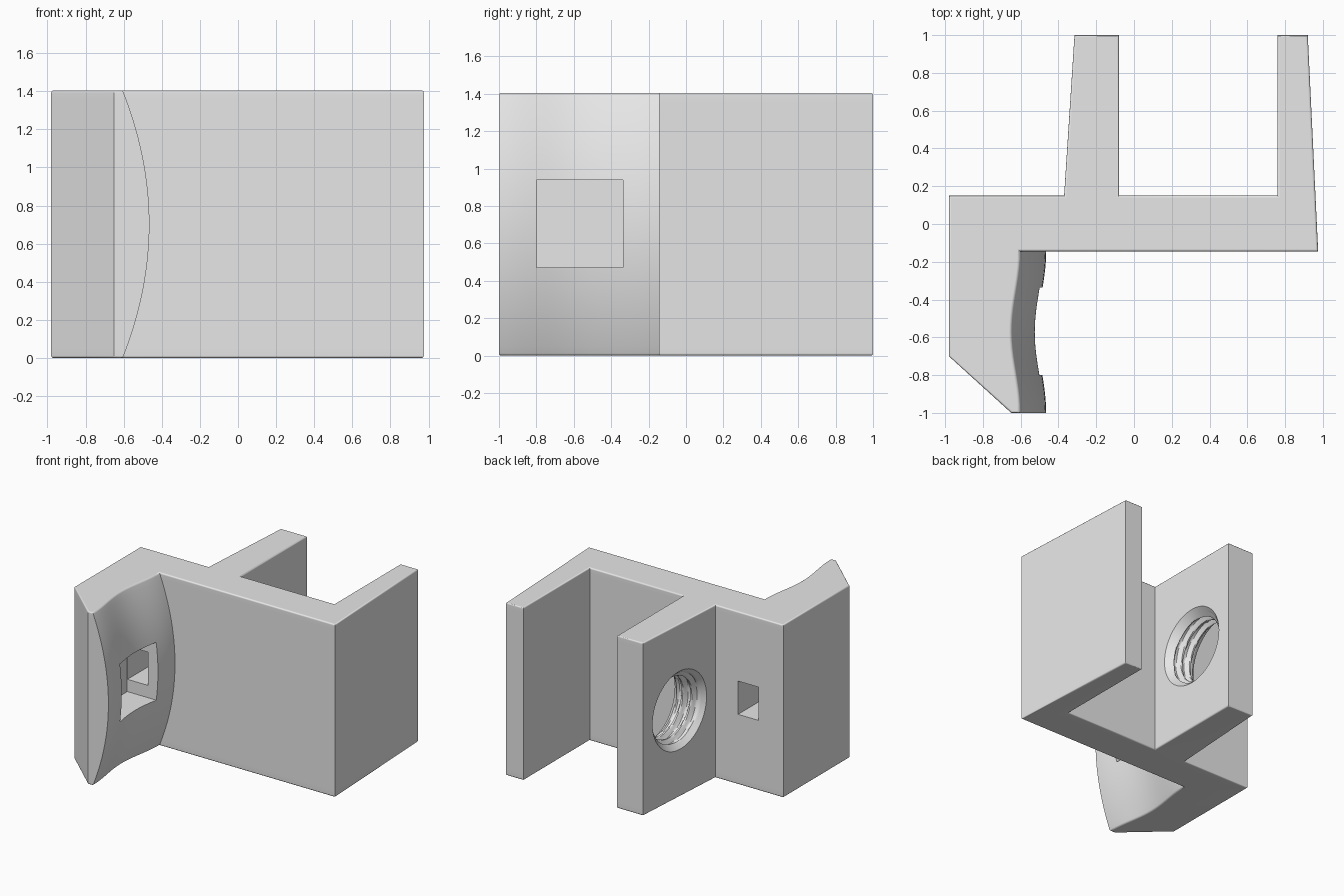
import bpy, bmesh, math

cube = bpy.data.objects.get("Cube")
if cube:
    bpy.data.objects.remove(cube, do_unlink=True)

H = 1.405                      # total height
MID = H / 2
Y0, Y1 = -1.0, -0.145          # extent of the curved grip along y

grey = bpy.data.materials.new("light grey plastic")
grey.use_nodes = True
colour = (0.8, 0.8, 0.8, 1)
grey.diffuse_color = colour
grey.node_tree.nodes["Principled BSDF"].inputs["Base Color"].default_value = colour


def make_object(name, bm):
    bmesh.ops.recalc_face_normals(bm, faces=bm.faces)
    mesh = bpy.data.meshes.new(name)
    bm.to_mesh(mesh)
    bm.free()
    mesh.materials.append(grey)
    ob = bpy.data.objects.new(name, mesh)
    bpy.context.collection.objects.link(ob)
    return ob


def loft(name, rings, rim=0):
    """Skin closed rings into a solid, optionally rounding the two end rims."""
    bm = bmesh.new()
    rows = [[bm.verts.new(p) for p in ring] for ring in rings]
    n = len(rows[0])
    for a, b in zip(rows, rows[1:]):
        for i in range(n):
            j = (i + 1) % n
            bm.faces.new((a[i], a[j], b[j], b[i]))
    caps = [bm.faces.new(rows[0]), bm.faces.new(rows[-1])]
    bmesh.ops.recalc_face_normals(bm, faces=bm.faces)
    if rim:
        edges = [e for f in caps for e in f.edges]
        bmesh.ops.bevel(bm, geom=edges, offset=rim, segments=3,
                        profile=0.5, affect='EDGES')
    return make_object(name, bm)


def box(name, x, y, z):
    return loft(name, [[(x[0], y[0], h), (x[1], y[0], h),
                        (x[1], y[1], h), (x[0], y[1], h)] for h in z])


def saddle_x(y, z):
    """Grip surface: bulges out over the height, dips in across the width."""
    bulge = 0.14 * (1 - ((z - MID) / MID) ** 2)
    dip = 0.0225 * (1 - math.cos(2 * math.pi * (y - Y0) / (Y1 - Y0)))
    return -0.605 + bulge - dip


# Bracket body: plan outline stacked over the height
outline = [(0.975, Y1), (0.92, 1), (0.76, 1), (0.76, 0.15), (-0.08, 0.15),
           (-0.08, 1), (-0.315, 1), (-0.37, 0.15), (-0.98, 0.15),
           (-0.98, -0.7), (-0.65, Y0)]
ROWS, COLS = 28, 20
grip_y = [Y0 + (Y1 - Y0) * i / COLS for i in range(COLS + 1)]
rings = []
for k in range(ROWS + 1):
    z = H * k / ROWS
    rings.append([(x, y, z) for x, y in outline] +
                 [(saddle_x(y, z), y, z) for y in grip_y])
body = loft("bracket_body", rings, rim=0.012)


# Threaded hole cutter along x with a chamfer at both mouths
def hole_radius(x, turn):
    phase = (x / 0.075 - turn) % 1
    thread = 0.25 + 0.035 * min(1, max(0, 1.6 - abs(phase - 0.5) * 4))
    chamfer = 0.315 + max(-0.08 - x * 1, -1) * -1 if x > -0.08 else 0.315 - (-0.08 - x)
    outer = 0.315 - (x + 0.34)
    return max(thread, chamfer, outer)


SIDES, STEPS = 72, 48
rings = []
for k in range(STEPS + 1):
    x = -0.39 + 0.34 * k / STEPS
    ring = []
    for s in range(SIDES):
        a = 2 * math.pi * s / SIDES
        r = hole_radius(x, s / SIDES)
        # lean the outer mouth with the tapered wall
        lean = 0.065 * r * math.cos(a) * (1 - k / STEPS)
        ring.append((x + lean, 0.575 + r * math.cos(a), MID + r * math.sin(a)))
    rings.append(ring)

cutters = [
    loft("threaded_hole", rings),
    box("grip_pocket", (-0.76, -0.3), (-0.8, -0.337), (0.47, 0.94)),
    box("through_slot", (-0.758, -0.573), (-0.5, 0.3), (0.57, 0.84)),
]

# Cut the holes, then drop the cutters
bpy.context.view_layer.objects.active = body
body.select_set(True)
for c in cutters:
    m = body.modifiers.new(c.name, 'BOOLEAN')
    m.object, m.operation, m.solver = c, 'DIFFERENCE', 'EXACT'
    bpy.ops.object.modifier_apply(modifier=m.name)
    bpy.data.objects.remove(c, do_unlink=True)

for ob in bpy.context.selected_objects:
    ob.select_set(ob == body)
bpy.ops.object.shade_smooth_by_angle(angle=math.radians(32))
wn = body.modifiers.new("flat_face_normals", 'WEIGHTED_NORMAL')
wn.keep_sharp = True
